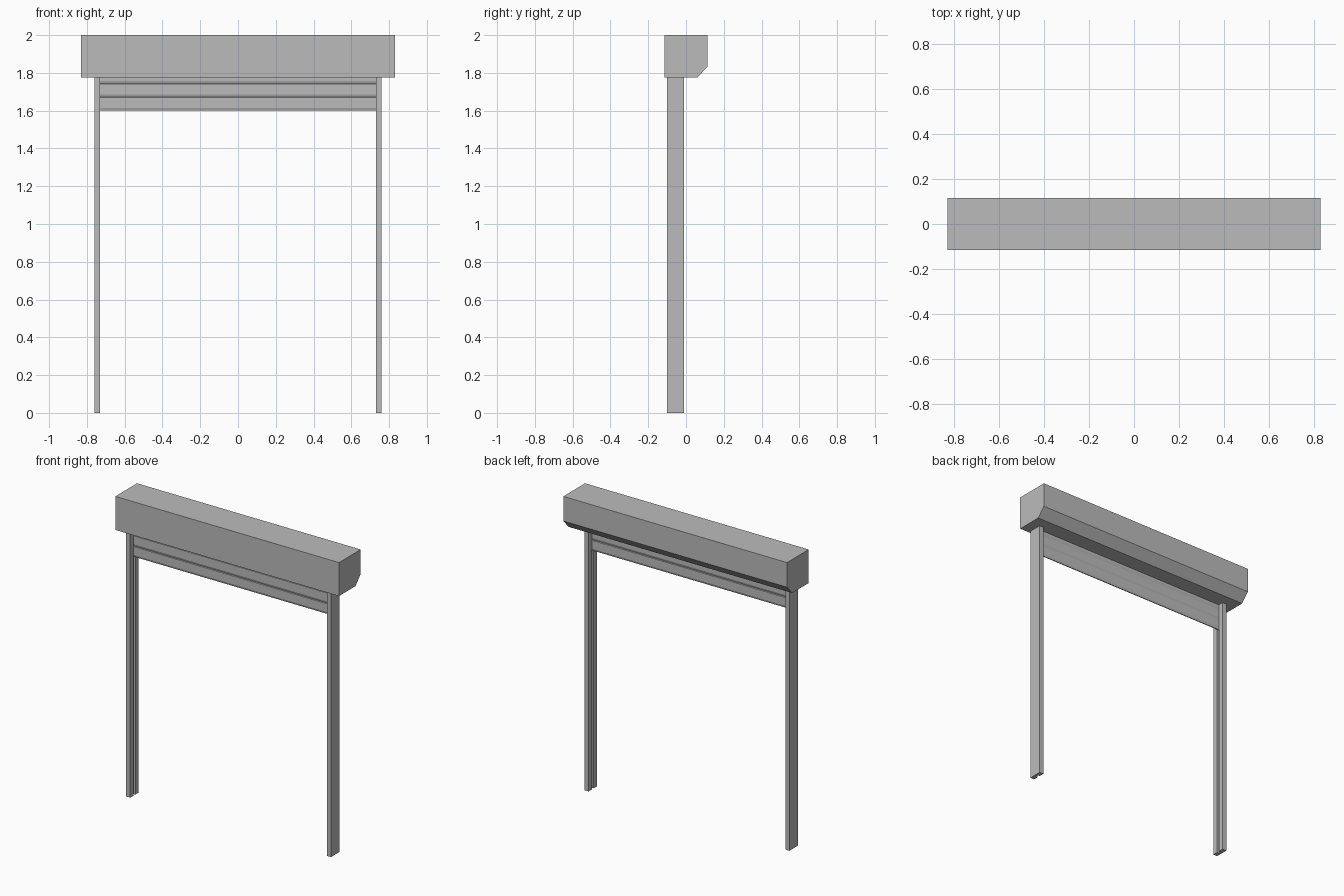
import bpy
import bmesh

cube = bpy.data.objects.get("Cube")
if cube:
    bpy.data.objects.remove(cube, do_unlink=True)

grey = bpy.data.materials.new("plain grey")
grey.use_nodes = True
COLOUR = (0.5, 0.5, 0.5, 1)
grey.diffuse_color = COLOUR
grey.node_tree.nodes["Principled BSDF"].inputs["Base Color"].default_value = COLOUR


def extrude_profile(name, points, direction):
    """Make a solid from a closed outline swept along a direction."""
    bm = bmesh.new()
    face = bm.faces.new([bm.verts.new(p) for p in points])
    swept = bmesh.ops.extrude_face_region(bm, geom=[face])["geom"]
    verts = [g for g in swept if isinstance(g, bmesh.types.BMVert)]
    bmesh.ops.translate(bm, vec=direction, verts=verts)
    bmesh.ops.recalc_face_normals(bm, faces=bm.faces)
    mesh = bpy.data.meshes.new(name)
    bm.to_mesh(mesh)
    bm.free()
    mesh.materials.append(grey)
    obj = bpy.data.objects.new(name, mesh)
    bpy.context.collection.objects.link(obj)
    return obj


# Roller housing with a chamfered lower back edge
HALF = 0.83
housing = [(-0.115, 1.775), (0.06, 1.775), (0.115, 1.835), (0.115, 2), (-0.115, 2)]
extrude_profile("roller_housing", [(-HALF, y, z) for y, z in housing], (2 * HALF, 0, 0))

# Side guide rails: channels with a narrow slot facing inwards
INNER, OUTER, FRONT, BACK = 0.73, 0.76, -0.1, -0.01
MID, SLOT, DEPTH = -0.055, 0.009, 0.018
rail = [(INNER, FRONT), (OUTER, FRONT), (OUTER, BACK), (INNER, BACK),
        (INNER, MID + SLOT), (INNER + DEPTH, MID + SLOT),
        (INNER + DEPTH, MID - SLOT), (INNER, MID - SLOT)]
for side, name in ((1, "left_guide_rail"), (-1, "right_guide_rail")):
    extrude_profile(name, [(side * x, y, 0) for x, y in rail], (0, 0, 1.78))

# Shutter slats: flat faces with a bevelled, recessed joint at the bottom
BOTTOM, PITCH, JOINT = 1.6, 0.072, 0.014
SLAT_HALF = INNER + DEPTH - 0.002
for i in range(3):
    z = BOTTOM + i * PITCH
    top = z + PITCH
    slat = [(MID - 0.003, z), (MID + 0.003, z), (MID + 0.008, z + JOINT),
            (MID + 0.008, top - 0.002), (MID + 0.003, top),
            (MID - 0.003, top), (MID - 0.008, top - 0.002), (MID - 0.008, z + JOINT)]
    extrude_profile(f"shutter_slat_{i + 1}", [(-SLAT_HALF, y, h) for y, h in slat],
                    (2 * SLAT_HALF, 0, 0))
